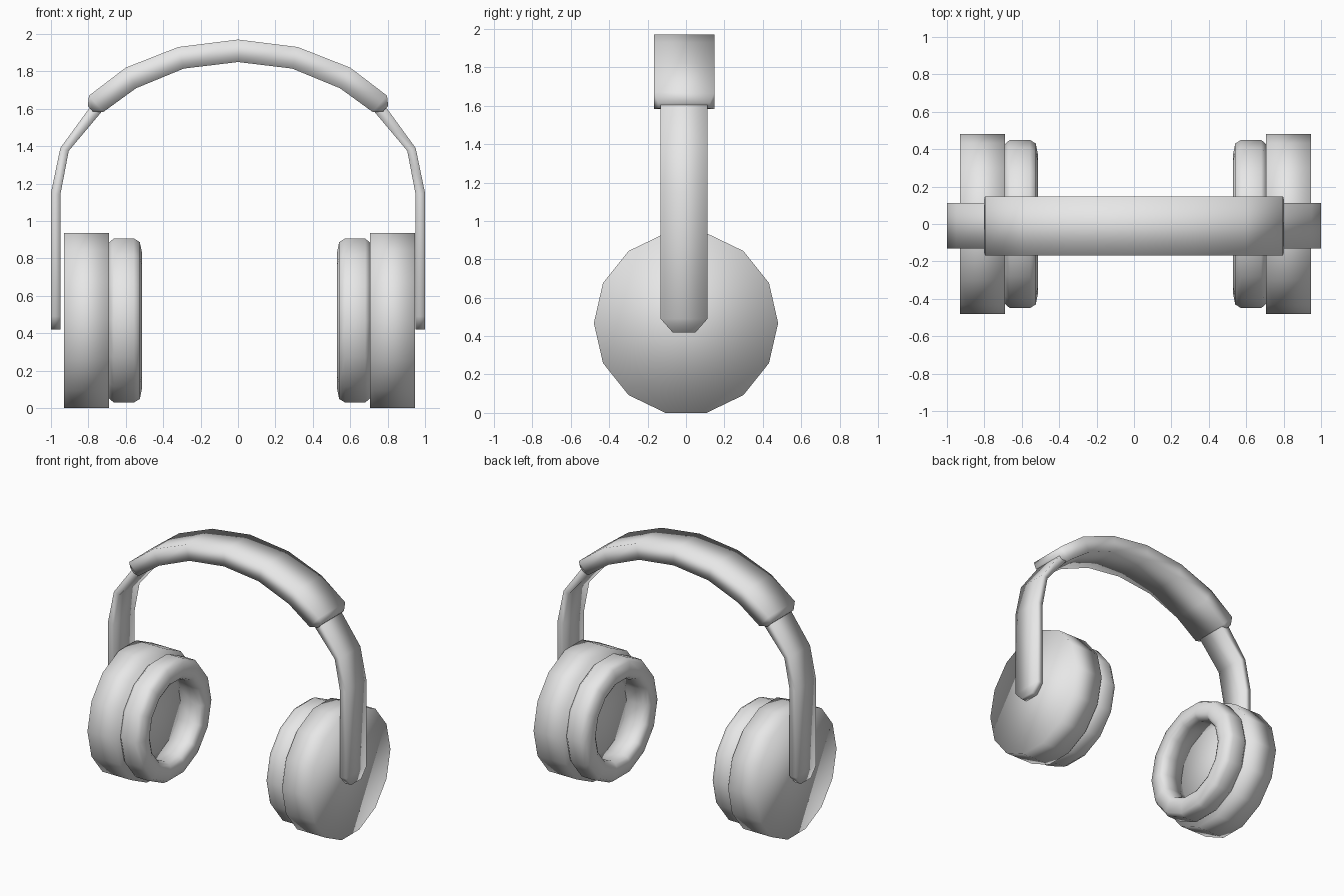
import bpy, bmesh
from math import cos, sin, pi

cube = bpy.data.objects.get("Cube")
if cube:
    bpy.data.objects.remove(cube)

GREY = (0.8, 0.8, 0.8, 1.0)
grey = bpy.data.materials.new("light grey")
grey.use_nodes = True
grey.diffuse_color = GREY
grey.node_tree.nodes["Principled BSDF"].inputs["Base Color"].default_value = GREY

SIDES = 14
CUP_Z = 0.468
CUP_SHIFT = 0.008
BAND_Y = -0.01


def finish(name, bm):
    bmesh.ops.recalc_face_normals(bm, faces=bm.faces)
    mesh = bpy.data.meshes.new(name)
    bm.to_mesh(mesh)
    bm.free()
    mesh.materials.append(grey)
    for poly in mesh.polygons:
        poly.use_smooth = True
    obj = bpy.data.objects.new(name, mesh)
    bpy.context.collection.objects.link(obj)
    return obj


def skin(bm, rings, closed):
    """Bridge successive rings of vertices; cap the ends unless closed."""
    count = len(rings[0])
    pairs = list(zip(rings, rings[1:]))
    if closed:
        pairs.append((rings[-1], rings[0]))
    for a, b in pairs:
        for i in range(count):
            j = (i + 1) % count
            bm.faces.new((a[i], a[j], b[j], b[i]))
    if not closed:
        bm.faces.new(rings[0])
        bm.faces.new(rings[-1])


def lathe_x(name, profile, side, closed=False):
    """Revolve (distance from middle, radius) points around the ear axis."""
    bm = bmesh.new()
    angles = [2 * pi * i / SIDES for i in range(SIDES)]
    rings = [[bm.verts.new((CUP_SHIFT + side * x, r * cos(a), CUP_Z + r * sin(a)))
              for a in angles] for x, r in profile]
    skin(bm, rings, closed)
    return finish(name, bm)


def arch(name, half):
    """Loft rectangles (outer xz, inner xz, half width) from end to centre, mirrored."""
    full = [((-o[0], o[1]), (-i[0], i[1]), w) for o, i, w in half]
    full += half[-2::-1]
    bm = bmesh.new()
    rings = []
    for (ox, oz), (ix, iz), w in full:
        corners = ((ox, -w, oz), (ox, w, oz), (ix, w, iz), (ix, -w, iz))
        rings.append([bm.verts.new((x, y + BAND_Y, z)) for x, y, z in corners])
    skin(bm, rings, False)
    return finish(name, bm)


# Ear cups and hollow cushions
cup = [(0.698, 0.48), (0.937, 0.48)]
cushion = [(0.70, 0.425), (0.672, 0.45), (0.565, 0.45), (0.533, 0.43),
           (0.52, 0.365), (0.52, 0.335), (0.535, 0.31), (0.57, 0.295), (0.70, 0.295)]
for label, side in (("left", 1), ("right", -1)):
    lathe_x(label + "_ear_cup", cup, side)
    lathe_x(label + "_ear_cushion", cushion, side, closed=True)

# Thin strip running from cup to cup
W = 0.122
arch("band_strip", [
    ((1.0, 0.42), (0.95, 0.42), 0.06),
    ((1.0, 0.49), (0.95, 0.49), W),
    ((1.0, 1.15), (0.95, 1.14), W),
    ((0.95, 1.39), (0.905, 1.375), W),
    ((0.79, 1.61), (0.72, 1.595), W),
    ((0.60, 1.78), (0.57, 1.74), W),
    ((0.31, 1.89), (0.30, 1.85), W),
    ((0, 1.93), (0, 1.89), W),
])

# Thick padded headband with narrowed ends
P = 0.158
arch("headband_padding", [
    ((0.803, 1.615), (0.775, 1.585), 0.135),
    ((0.797, 1.67), (0.72, 1.583), P),
    ((0.60, 1.82), (0.545, 1.71), P),
    ((0.32, 1.93), (0.29, 1.815), P),
    ((0, 1.97), (0, 1.85), P),
])
